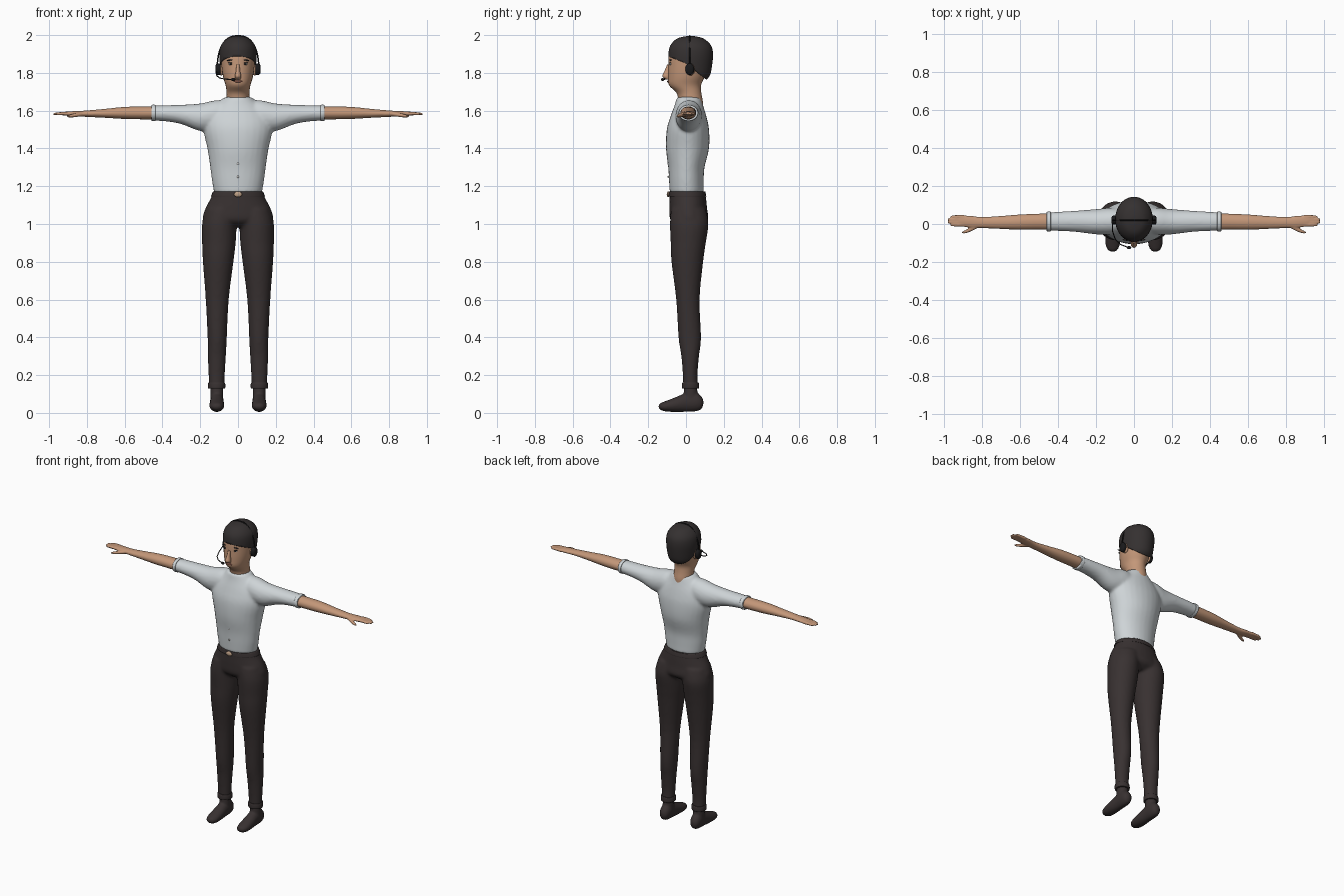
import bpy, bmesh, math
from mathutils import Vector, Matrix
from mathutils.bvhtree import BVHTree

if "Cube" in bpy.data.objects:
    bpy.data.objects.remove(bpy.data.objects["Cube"])


def material(name, r, g, b):
    m = bpy.data.materials.new(name)
    m.use_nodes = True
    m.diffuse_color = (r, g, b, 1)
    m.node_tree.nodes["Principled BSDF"].inputs["Base Color"].default_value = (r, g, b, 1)
    return m


SHIRT = material("pale grey cloth", .62, .66, .68)
TROUSER = material("dark brown cloth", .04, .031, .031)
SKIN = material("skin", .55, .31, .19)
HAIR = material("dark hair", .035, .03, .03)
BLACK = material("black plastic", .01, .01, .011)
LIP = material("lip", .36, .14, .1)
BUCKLE = material("tan metal", .5, .34, .23)
WHITE = material("eye white", .7, .68, .65)
SIDES = (1, -1)


def loft(bm, rings, axis="z", side=1, n=28, steps=4):
    """Closed tube of ellipses (position, centre a, centre b, radius a, radius b)."""
    pts = [Vector(r) for r in rings]
    pts = [pts[0]] + pts + [pts[-1]]
    path = []
    for i in range(1, len(pts) - 2):
        p0, p1, p2, p3 = pts[i - 1:i + 3]
        for k in range(steps):
            t = k / steps
            path.append(.5 * (2 * p1 + (p2 - p0) * t + (2 * p0 - 5 * p1 + 4 * p2 - p3) * t ** 2
                              + (3 * p1 - p0 - 3 * p2 + p3) * t ** 3))
    path.append(pts[-1])
    loops = []
    for t, a, b, ra, rb in path:
        loop = []
        for k in range(n):
            ang = math.tau * k / n
            u, v = a + max(ra, .001) * math.cos(ang), b + max(rb, .001) * math.sin(ang)
            x, y, z = {"x": (t, u, v), "y": (u, t, v), "z": (u, v, t)}[axis]
            loop.append(bm.verts.new((x * side, y, z)))
        loops.append(loop)
    for lo, hi in zip(loops, loops[1:]):
        for k in range(n):
            bm.faces.new((lo[k], lo[(k + 1) % n], hi[(k + 1) % n], hi[k]))
    bm.faces.new(loops[0])
    bm.faces.new(loops[-1])


def finish(name, bm, mat, blend=0):
    bmesh.ops.recalc_face_normals(bm, faces=bm.faces)
    me = bpy.data.meshes.new(name)
    bm.to_mesh(me)
    bm.free()
    ob = bpy.data.objects.new(name, me)
    bpy.context.collection.objects.link(ob)
    me.materials.append(mat)
    bpy.ops.object.select_all(action="DESELECT")
    bpy.context.view_layer.objects.active = ob
    ob.select_set(True)
    bpy.ops.object.shade_smooth_by_angle(angle=math.radians(50))
    if blend:  # melt overlapping tubes into one skin
        rm = ob.modifiers.new("blend", "REMESH")
        rm.mode, rm.voxel_size, rm.use_smooth_shade = "VOXEL", blend, True
        sm = ob.modifiers.new("soften", "SMOOTH")
        sm.factor, sm.iterations = .5, 5
    return ob


def part(name, rings, mat, axis="z", side=1):
    bm = bmesh.new()
    loft(bm, rings, axis, side)
    return finish(name, bm, mat)


def blob(name, loc, radii, mat, turn=0):
    bm = bmesh.new()
    mtx = Matrix.Translation(loc) @ Matrix.Rotation(turn, 4, "Y") @ Matrix.Diagonal((*radii, 1))
    bmesh.ops.create_uvsphere(bm, u_segments=16, v_segments=10, radius=1, matrix=mtx)
    return finish(name, bm, mat)


def wire(name, points, radius, mat):
    cu = bpy.data.curves.new(name, "CURVE")
    cu.dimensions, cu.bevel_depth, cu.bevel_resolution, cu.use_fill_caps = "3D", radius, 2, True
    sp = cu.splines.new("POLY")
    sp.points.add(len(points) - 1)
    for p, co in zip(sp.points, points):
        p.co = (*co, 1)
    cu.materials.append(mat)
    ob = bpy.data.objects.new(name, cu)
    bpy.context.collection.objects.link(ob)


# Shirt: body and sleeves melted together
bm = bmesh.new()
loft(bm, [(1.165, 0, .004, .127, .09), (1.23, 0, .002, .138, .092), (1.3, 0, .002, .147, .096),
          (1.4, 0, .008, .162, .114), (1.5, 0, .01, .183, .112), (1.57, 0, .013, .17, .095),
          (1.63, 0, .015, .115, .075), (1.672, 0, .015, .072, .064)])
for s in SIDES:
    loft(bm, [(.05, .015, 1.58, .06, .075), (.12, .015, 1.575, .07, .08), (.2, .012, 1.565, .066, .073),
              (.3, .014, 1.58, .056, .051), (.38, .014, 1.586, .051, .043),
              (.455, .013, 1.588, .048, .04)], "x", s)
finish("shirt", bm, SHIRT, .009)

# Trousers: hips and legs melted together
bm = bmesh.new()
loft(bm, [(.985, 0, .017, .15, .06), (1.02, 0, .017, .188, .1), (1.08, 0, .012, .174, .1),
          (1.13, 0, .01, .148, .097), (1.172, 0, .007, .13, .094)])
for s in SIDES:
    loft(bm, [(.13, .113, .025, .04, .04), (.2, .113, .022, .043, .039), (.3, .112, .022, .048, .047),
              (.4, .11, .02, .051, .06), (.6, .11, .01, .061, .062), (.8, .105, .007, .081, .084),
              (.9, .101, .012, .089, .093), (1, .098, .017, .092, .102), (1.08, .08, .013, .09, .092)],
         "z", s)
finish("trousers", bm, TROUSER, .009)

# Belt and buckle
part("belt", [(1.145, 0, .007, .142, .1), (1.15, 0, .007, .142, .1), (1.168, 0, .006, .134, .097),
              (1.172, 0, .006, .13, .095)], TROUSER)
blob("belt_buckle", (0, -.094, 1.157), (.021, .008, .015), BUCKLE)
for i, z in enumerate((1.25, 1.32)):
    blob(f"shirt_button_{i}", (0, -.094, z), (.006, .004, .006), WHITE)

for s, label in zip(SIDES, ("left", "right")):
    # Sleeve and trouser hems
    part(label + "_sleeve_hem", [(.437, .013, 1.588, .046, .039), (.439, .013, 1.588, .052, .043),
                                 (.456, .013, 1.588, .051, .043), (.459, .013, 1.588, .045, .037)],
         SHIRT, "x", s)
    part(label + "_trouser_hem", [(.128, .113, .024, .038, .038), (.131, .113, .024, .045, .045),
                                  (.158, .113, .024, .045, .044), (.162, .113, .024, .039, .038)],
         TROUSER, "z", s)

    # Shoe with ankle
    bm = bmesh.new()
    loft(bm, [(.092, .112, .055, .008, .012), (.08, .112, .054, .026, .035), (.05, .112, .06, .035, .052),
              (0, .112, .056, .036, .05), (-.06, .112, .043, .039, .038), (-.11, .112, .035, .037, .027),
              (-.137, .112, .034, .024, .017), (-.145, .112, .034, .008, .006)], "y", s)
    loft(bm, [(.05, .112, .025, .034, .04), (.15, .112, .024, .034, .034)], "z", s)
    finish(label + "_shoe", bm, TROUSER, .006)

    # Forearm, palm, fingers and thumb
    bm = bmesh.new()
    loft(bm, [(.42, .012, 1.588, .043, .034), (.5, .012, 1.588, .042, .034), (.6, .01, 1.588, .04, .032),
              (.7, .008, 1.586, .034, .024), (.8, .008, 1.584, .029, .017), (.86, .012, 1.584, .032, .014),
              (.91, .016, 1.584, .028, .011), (.925, .016, 1.584, .02, .008)], "x", s)
    for i, tip in enumerate((.966, .98, .98, .964)):
        y = -.005 + .0145 * i
        loft(bm, [(.89, y, 1.584, .009, .01), (.94, y, 1.584, .0085, .009),
                  (tip - .008, y, 1.582, .007, .007), (tip, y, 1.581, .003, .003)], "x", s, 10)
    loft(bm, [(.82, -.005, 1.582, .016, .012), (.855, -.026, 1.577, .013, .011),
              (.885, -.04, 1.572, .009, .009), (.905, -.045, 1.569, .004, .004)], "x", s, 12)
    finish(label + "_arm_and_hand", bm, SKIN, .0045)

# Head and neck
head = part("head", [(1.6, 0, .03, .05, .06), (1.65, 0, .025, .06, .064), (1.695, 0, .015, .06, .066),
                     (1.735, 0, -.005, .066, .085), (1.78, 0, .002, .079, .097),
                     (1.84, 0, .013, .088, .107), (1.9, 0, .02, .09, .11), (1.95, 0, .02, .07, .085),
                     (1.975, 0, .02, .02, .02)], SKIN)
part("nose", [(1.766, 0, -.095, .012, .012), (1.782, 0, -.104, .017, .021),
              (1.81, 0, -.098, .011, .016), (1.845, 0, -.09, .008, .009)], SKIN)

# Hair: an oversized skull trimmed along the hairline
bm = bmesh.new()
loft(bm, [(1.765, 0, .035, .07, .075), (1.79, 0, .03, .085, .098), (1.84, 0, .024, .095, .114),
          (1.9, 0, .025, .099, .118), (1.945, 0, .025, .09, .108), (1.98, 0, .023, .06, .073),
          (1.993, 0, .023, .025, .03), (1.995, 0, .023, .002, .002)], n=40)
for slope in (.4, .8):
    bmesh.ops.bisect_plane(bm, geom=bm.verts[:] + bm.edges[:] + bm.faces[:],
                           plane_co=(0, 0, 1.85), plane_no=(0, slope, 1))
below = []
for f in bm.faces:
    c = f.calc_center_median()
    if c.z < 1.85 - max(.4 * c.y, .8 * c.y):
        below.append(f)
bmesh.ops.delete(bm, geom=below, context="FACES")
hair = finish("hair", bm, HAIR)
shell = hair.modifiers.new("thickness", "SOLIDIFY")
shell.thickness = .012

# Face details sit on the head surface
surface = BVHTree.FromPolygons([v.co for v in head.data.vertices],
                               [p.vertices[:] for p in head.data.polygons])


def on_face(x, z):
    return surface.ray_cast(Vector((x, -1, z)), Vector((0, 1, 0)))[0]


for s, label in zip(SIDES, ("left", "right")):
    spot = on_face(.039 * s, 1.847)
    blob(label + "_eye", spot, (.013, .004, .006), WHITE)
    blob(label + "_pupil", spot + Vector((0, -.002, 0)), (.007, .004, .006), BLACK)
    blob(label + "_upper_lid", spot + Vector((0, 0, .006)), (.015, .005, .002), BLACK)
    blob(label + "_brow", on_face(.04 * s, 1.868), (.02, .006, .0035), HAIR, .12 * s)
    blob(label + "_ear", (.088 * s, .025, 1.82), (.014, .022, .034), SKIN)

    # Headset ear cups
    part(label + "_ear_cup", [(.092, .02, 1.82, .018, .024), (.096, .02, 1.82, .023, .03),
                              (.112, .02, 1.82, .023, .03), (.119, .02, 1.82, .014, .02)],
         BLACK, "x", s)
blob("mouth", on_face(0, 1.755), (.024, .005, .0055), LIP)

# Headset band, boom and microphone
band = []
for k in range(33):
    a = math.pi * k / 32
    c = math.cos(a)
    band.append((math.copysign(abs(c) ** .8, c) * .11, .02, 1.82 + .176 * math.sin(a) ** .9))
wire("headset_band", band, .004, BLACK)
wire("microphone_boom", [(-.114, .01, 1.81), (-.112, -.04, 1.785), (-.098, -.08, 1.773),
                         (-.07, -.108, 1.767), (-.03, -.123, 1.765)], .003, BLACK)
blob("microphone", (-.026, -.124, 1.765), (.012, .008, .008), BLACK)
